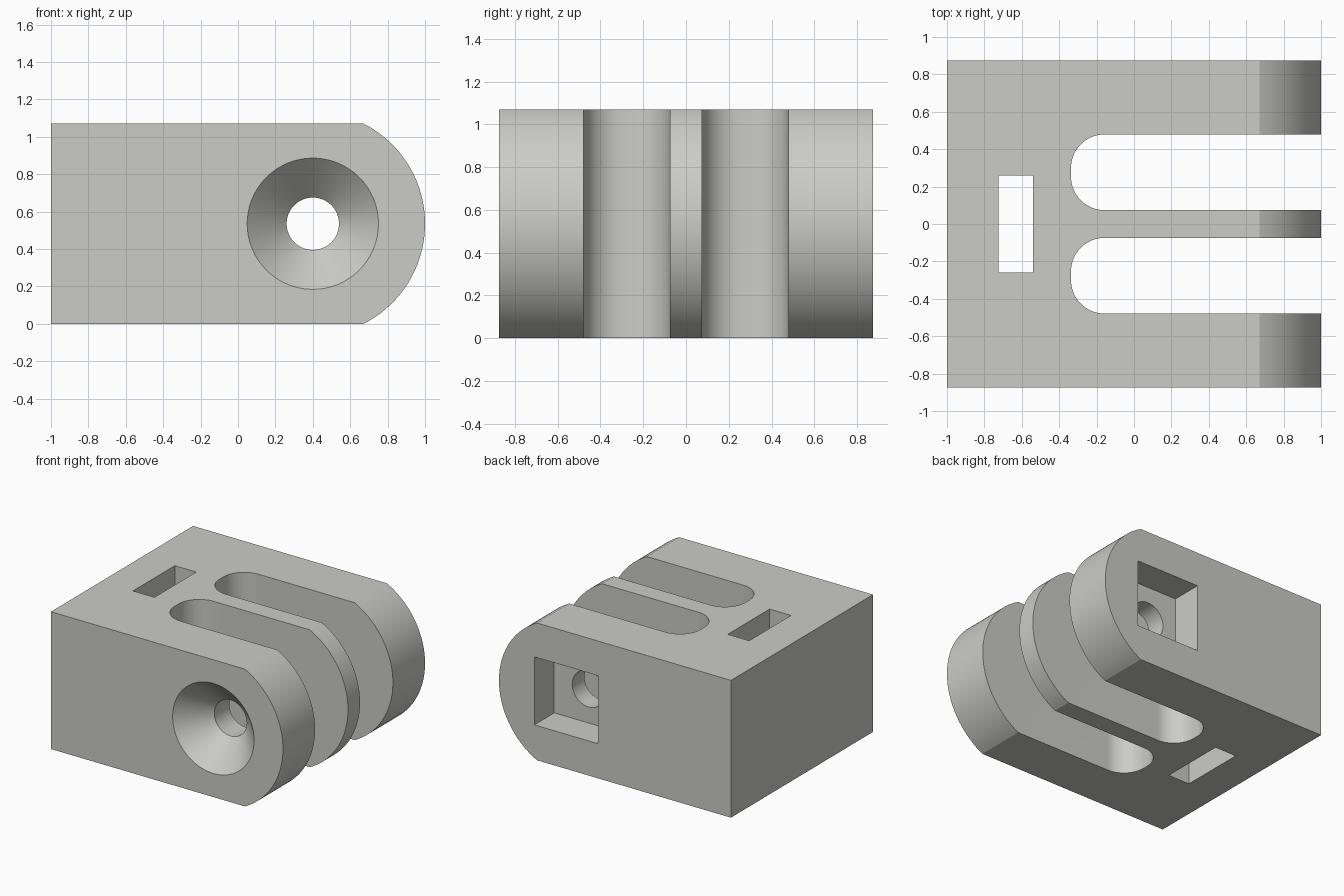
import bpy, bmesh, math

if "Cube" in bpy.data.objects:
    bpy.data.objects.remove(bpy.data.objects["Cube"])

H, HALF_Y = 1.07, 0.875          # block height and half depth
PX, PZ, R = 0.4, H / 2, 0.6      # pivot axis and nose radius

grey = bpy.data.materials.new("light_grey")
grey.diffuse_color = (0.6, 0.6, 0.57, 1)
grey.use_nodes = True
grey.node_tree.nodes["Principled BSDF"].inputs["Base Color"].default_value = grey.diffuse_color


def prism(name, loop_a, loop_b):
    """Solid between two matching loops of points."""
    bm = bmesh.new()
    a = [bm.verts.new(p) for p in loop_a]
    b = [bm.verts.new(p) for p in loop_b]
    bm.faces.new(a)
    bm.faces.new(b)
    n = len(a)
    for i in range(n):
        j = (i + 1) % n
        bm.faces.new((a[i], a[j], b[j], b[i]))
    bmesh.ops.recalc_face_normals(bm, faces=bm.faces)
    mesh = bpy.data.meshes.new(name)
    bm.to_mesh(mesh)
    bm.free()
    mesh.materials.append(grey)
    obj = bpy.data.objects.new(name, mesh)
    bpy.context.collection.objects.link(obj)
    return obj


def arc(cx, cy, r, start, end, n):
    return [(cx + r * math.cos(math.radians(start + (end - start) * i / n)),
             cy + r * math.sin(math.radians(start + (end - start) * i / n)))
            for i in range(n + 1)]


def along_y(name, profile, y0, y1, profile_b=None):
    return prism(name, [(x, y0, z) for x, z in profile],
                 [(x, y1, z) for x, z in (profile_b or profile)])


def along_z(name, profile):
    return prism(name, [(x, y, -0.1) for x, y in profile],
                 [(x, y, H + 0.1) for x, y in profile])


def rect(x0, x1, y0, y1):
    return [(x0, y0), (x1, y0), (x1, y1), (x0, y1)]


# Block with a rounded nose
nose = math.degrees(math.asin(PZ / R))
body = along_y("hinge_block", [(-1, H), (-1, 0)] + arc(PX, PZ, R, -nose, nose, 64),
               -HALF_Y, HALF_Y)

cutters = []

# Two slots with rounded inner corners
f, x0 = 0.18, -0.337
for side, name in ((1, "back_slot_cutter"), (-1, "front_slot_cutter")):
    lo, hi = sorted((side * 0.074, side * 0.479))
    cutters.append(along_z(name, [(1.2, lo), (1.2, hi)]
                   + arc(x0 + f, hi - f, f, 90, 180, 20)
                   + arc(x0 + f, lo + f, f, 180, 270, 20)))

# Strap hole
cutters.append(along_z("strap_hole_cutter", rect(-0.725, -0.54, -0.258, 0.258)))

# Pivot bore, countersink and square nut pocket
ring = lambda r: arc(PX, PZ, r, 0, 360, 64)[:-1]
cutters.append(along_y("bore_cutter", ring(0.14), -1, 1))
cutters.append(along_y("countersink_cutter", ring(0.371), -HALF_Y - 0.02,
                       -HALF_Y + 0.212, ring(0.14)))
cutters.append(along_y("nut_pocket_cutter", rect(0.145, 0.695, 0.27, 0.80),
                       HALF_Y - 0.245, HALF_Y + 0.1))

for c in cutters:
    c.hide_render = True
    c.hide_set(True)
    mod = body.modifiers.new(c.name, 'BOOLEAN')
    mod.operation = 'DIFFERENCE'
    mod.solver = 'EXACT'
    mod.object = c

# Apply the cuts, remove the helpers, smooth the curved walls
bpy.context.view_layer.objects.active = body
body.select_set(True)
for mod in list(body.modifiers):
    bpy.ops.object.modifier_apply(modifier=mod.name)
for c in cutters:
    bpy.data.objects.remove(c)
bpy.ops.object.shade_smooth_by_angle(angle=math.radians(25))
